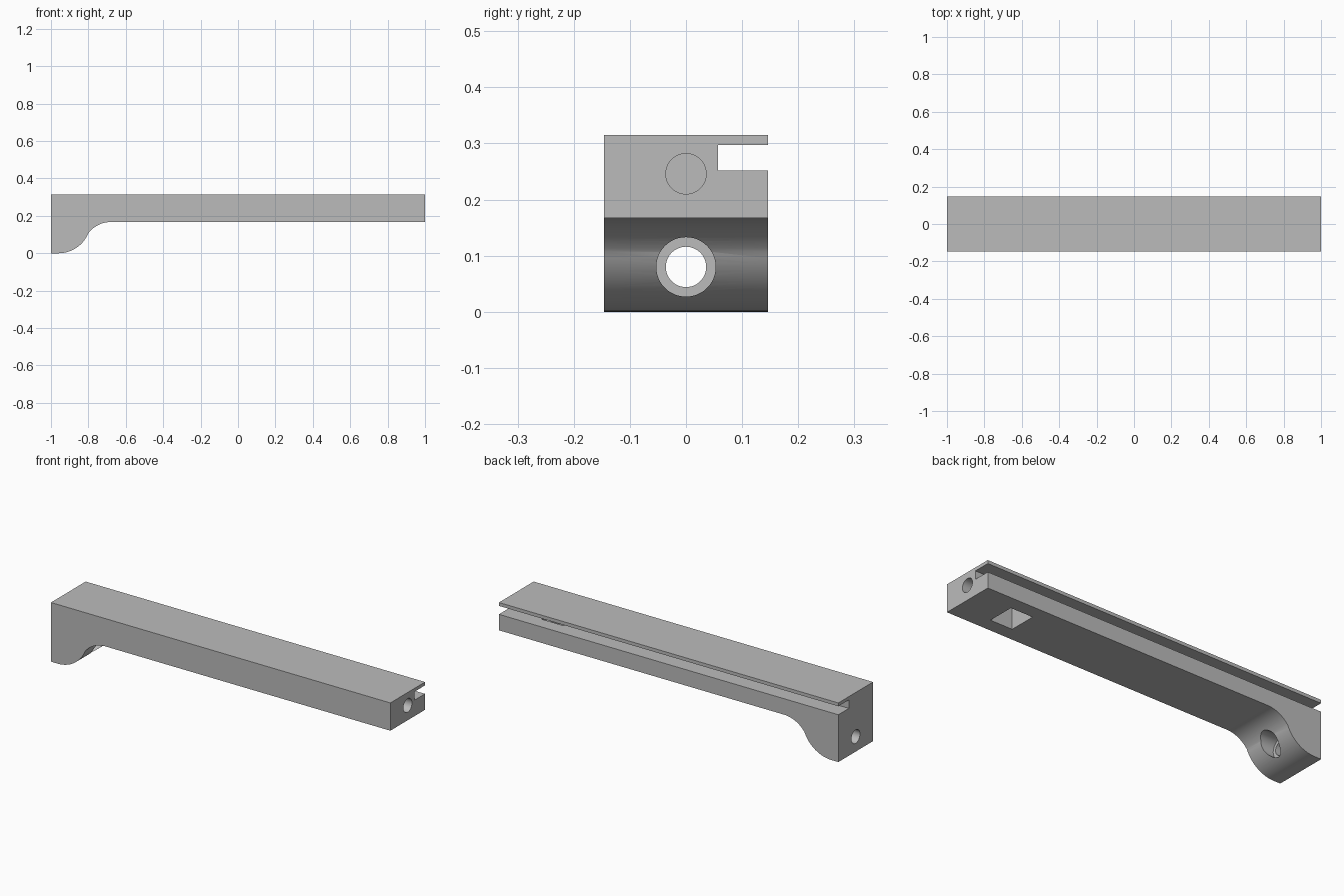
import bpy, bmesh
from math import sin, cos, pi, asin, radians
from mathutils import Matrix

cube = bpy.data.objects.get("Cube")
if cube:
    bpy.data.objects.remove(cube)

HALF_W, TOP, UNDER = 0.146, 0.315, 0.167

grey = bpy.data.materials.new("plain grey")
grey.use_nodes = True
grey.diffuse_color = (0.5, 0.5, 0.5, 1)
grey.node_tree.nodes["Principled BSDF"].inputs["Base Color"].default_value = grey.diffuse_color


def add_object(name, bm):
    bmesh.ops.recalc_face_normals(bm, faces=bm.faces)
    mesh = bpy.data.meshes.new(name)
    bm.to_mesh(mesh)
    bm.free()
    mesh.materials.append(grey)
    obj = bpy.data.objects.new(name, mesh)
    bpy.context.collection.objects.link(obj)
    return obj


def box(name, lo, hi):
    bm = bmesh.new()
    bmesh.ops.create_cube(bm, size=1)
    for v in bm.verts:
        v.co = [a + (b - a) * (c + 0.5) for a, b, c in zip(lo, hi, v.co)]
    return add_object(name, bm)


def rod(name, x0, x1, z, radius):
    """Cylinder along x."""
    bm = bmesh.new()
    place = Matrix.Translation(((x0 + x1) / 2, 0, z)) @ Matrix.Rotation(pi / 2, 4, "Y")
    bmesh.ops.create_cone(bm, cap_ends=True, segments=48, radius1=radius,
                          radius2=radius, depth=x1 - x0, matrix=place)
    return add_object(name, bm)


def arc(cx, cz, r, start, end, steps=16):
    angles = [start + (end - start) * i / steps for i in range(steps + 1)]
    return [(cx + r * sin(a), cz + r * cos(a)) for a in angles]


# Bar with a curved foot: side profile extruded across the width
foot_curve = arc(-0.96, 0.173, 0.173, pi, pi - asin(0.16 / 0.173))
neck_curve = arc(-0.68, 0.017, 0.15, -asin(0.12 / 0.15), 0)
profile = [(-1, TOP), (-1, 0)] + foot_curve + neck_curve[1:] + [(1, UNDER), (1, TOP)]
bm = bmesh.new()
face = bm.faces.new([bm.verts.new((x, -HALF_W, z)) for x, z in profile])
side = bmesh.ops.extrude_face_region(bm, geom=[face])["geom"]
bmesh.ops.translate(bm, vec=(0, 2 * HALF_W, 0),
                    verts=[g for g in side if isinstance(g, bmesh.types.BMVert)])
bar = add_object("bar_with_foot", bm)

# Slot, nut pocket and screw holes
cutters = [
    box("side_slot", (-1.1, 0.057, 0.252), (1.1, 0.2, 0.297)),
    box("nut_pocket", (0.67, -0.073, 0.1), (0.80, 0.073, 0.29)),
    rod("end_hole", 0.74, 1.1, 0.246, 0.036),
    rod("foot_hole", -1.1, -0.7, 0.08, 0.036),
    rod("foot_counterbore", -0.88, -0.6, 0.08, 0.053),
]
bpy.ops.object.select_all(action="DESELECT")
bpy.context.view_layer.objects.active = bar
bar.select_set(True)
for cutter in cutters:
    mod = bar.modifiers.new(cutter.name, "BOOLEAN")
    mod.operation, mod.solver, mod.object = "DIFFERENCE", "EXACT", cutter
    bpy.ops.object.modifier_apply(modifier=mod.name)
    bpy.data.objects.remove(cutter)

bpy.ops.object.shade_smooth_by_angle(angle=radians(30))
